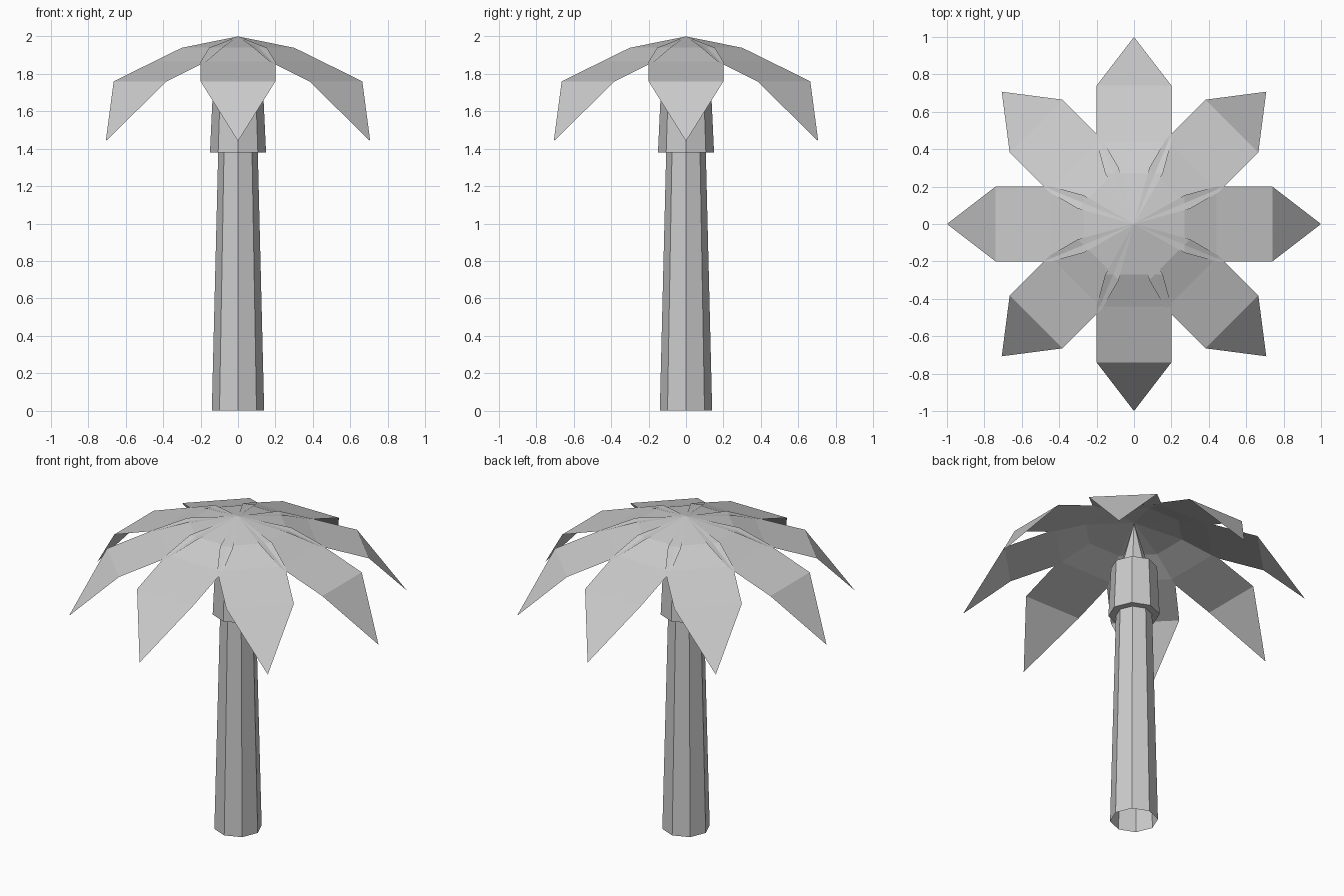
import bpy
import bmesh
from math import cos, sin, tau

cube = bpy.data.objects.get("Cube")
if cube:
    bpy.data.objects.remove(cube)

SIDES = 8
LEAVES = 8

grey = bpy.data.materials.new("plain grey")
grey.use_nodes = True
grey.diffuse_color = (0.6, 0.6, 0.6, 1)
grey.node_tree.nodes["Principled BSDF"].inputs["Base Color"].default_value = (0.6, 0.6, 0.6, 1)


def finish(name, bm):
    mesh = bpy.data.meshes.new(name)
    bm.to_mesh(mesh)
    bm.free()
    mesh.materials.append(grey)
    obj = bpy.data.objects.new(name, mesh)
    bpy.context.collection.objects.link(obj)
    return obj


def lathe(name, profile):
    """Faceted turned shape from (radius, height) points; radius 0 is a tip."""
    bm = bmesh.new()
    rings = []
    for r, z in profile:
        count = SIDES if r else 1
        rings.append([bm.verts.new((r * cos(tau * i / SIDES), r * sin(tau * i / SIDES), z))
                      for i in range(count)])
    for low, high in zip(rings, rings[1:]):
        for i in range(SIDES):
            j = (i + 1) % SIDES
            if len(high) == 1:
                bm.faces.new((low[i], low[j], high[0]))
            else:
                bm.faces.new((low[i], low[j], high[j], high[i]))
    return finish(name, bm)


def leaf(name, angle):
    """Thin folded strip with a pointed tip, drooping along +x before turning."""
    bm = bmesh.new()
    root = bm.verts.new((0, 0, 2))
    tip = bm.verts.new((1, 0, 1.44))
    rows = [(bm.verts.new((r, -w, z)), bm.verts.new((r, w, z)))
            for r, w, z in ((0.27, 0.154, 1.94), (0.44, 0.2, 1.865), (0.74, 0.2, 1.76))]
    bm.faces.new((root, *rows[0]))
    for (a, b), (c, d) in zip(rows, rows[1:]):
        bm.faces.new((a, c, d, b))
    bm.faces.new((rows[-1][0], tip, rows[-1][1]))
    obj = finish(name, bm)
    obj.rotation_euler.z = angle
    return obj


# Trunk, open underneath, with its collar and the spike under the crown
lathe("trunk", [(0.14, 0), (0.106, 1.38), (0.15, 1.38), (0.135, 1.7), (0.085, 1.7), (0, 2)])

# Crown of leaves
for k in range(LEAVES):
    leaf(f"leaf_{k + 1}", tau * k / LEAVES)
